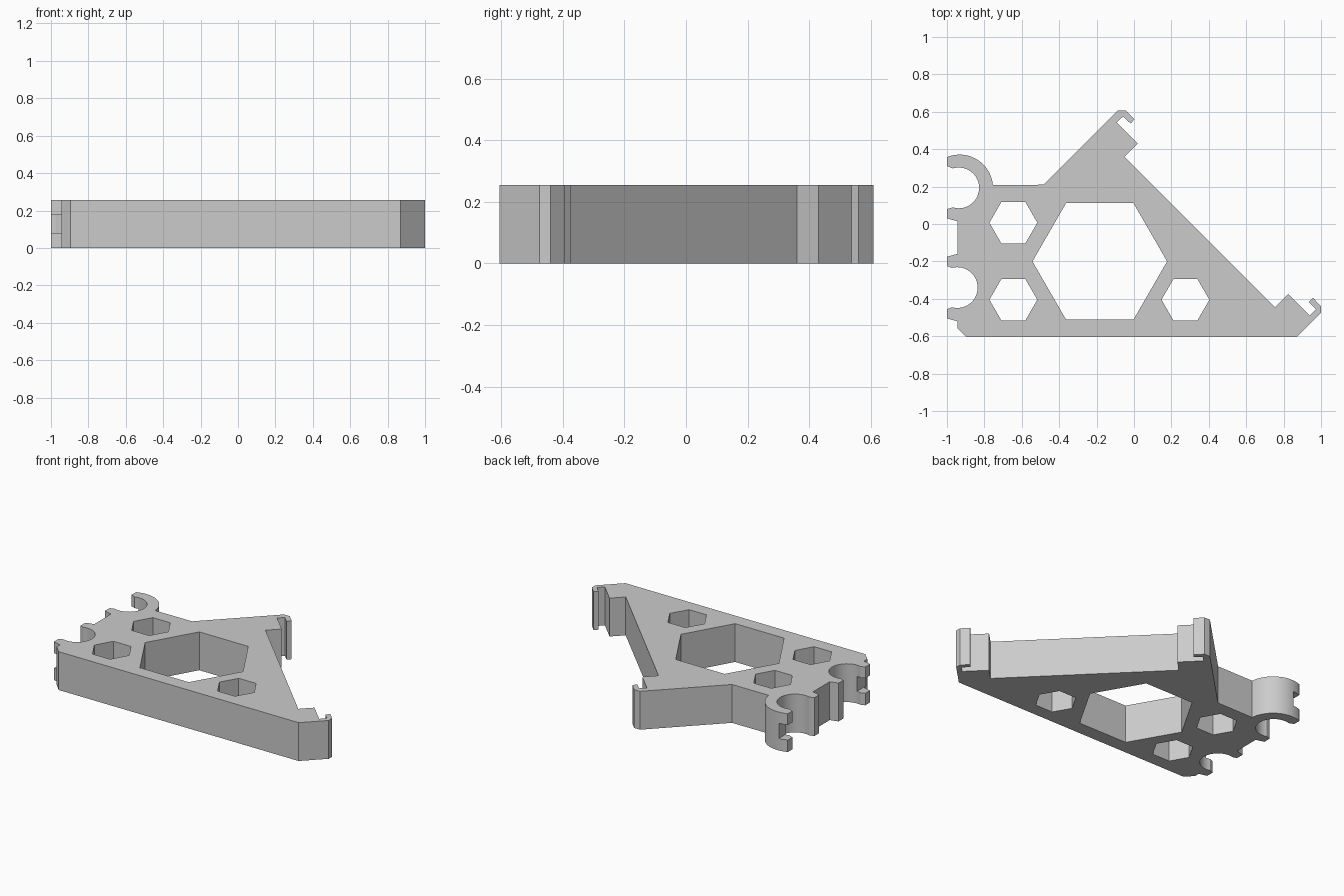
import bpy, bmesh
from math import cos, sin, radians

HEIGHT = 0.255

cube = bpy.data.objects.get("Cube")
if cube:
    bpy.data.objects.remove(cube)

grey = bpy.data.materials.new("plain grey")
grey.use_nodes = True
colour = (0.6, 0.6, 0.6, 1)
grey.diffuse_color = colour
grey.node_tree.nodes["Principled BSDF"].inputs["Base Color"].default_value = colour


def arc(cx, cy, r, start, end, n):
    """Points along a circle, angles in degrees."""
    angles = [radians(start + (end - start) * i / n) for i in range(n + 1)]
    return [(cx + r * cos(a), cy + r * sin(a)) for a in angles]


def prism(name, outline, z0, z1):
    """Extrude a flat outline from z0 to z1."""
    bm = bmesh.new()
    base = bm.faces.new([bm.verts.new((x, y, z0)) for x, y in outline])
    top = bmesh.ops.extrude_face_region(bm, geom=[base])["geom"]
    verts = [g for g in top if isinstance(g, bmesh.types.BMVert)]
    bmesh.ops.translate(bm, verts=verts, vec=(0, 0, z1 - z0))
    bmesh.ops.recalc_face_normals(bm, faces=bm.faces)
    mesh = bpy.data.meshes.new(name)
    bm.to_mesh(mesh)
    bm.free()
    mesh.materials.append(grey)
    obj = bpy.data.objects.new(name, mesh)
    bpy.context.collection.objects.link(obj)
    return obj


def cut(target, outline, z0, z1):
    """Subtract a prism and discard the cutter."""
    cutter = prism("cutter", outline, z0, z1)
    cutter.hide_render = True
    mod = target.modifiers.new("cut", 'BOOLEAN')
    mod.operation = 'DIFFERENCE'
    mod.solver = 'EXACT'
    mod.object = cutter
    bpy.context.view_layer.objects.active = target
    bpy.ops.object.modifier_apply(modifier=mod.name)
    bpy.data.objects.remove(cutter)


# Bracket outline: straight front, right hook, sloped edge, upper hook
outline = [(-0.895, -0.605), (0.87, -0.605), (1, -0.475), (1, -0.44),
           (0.957, -0.395), (0.935, -0.417), (0.973, -0.455), (0.94, -0.49),
           (0.825, -0.375), (0.755, -0.445), (-0.05, 0.36), (0.02, 0.43),
           (-0.093, 0.543), (-0.058, 0.575), (-0.018, 0.537), (0.003, 0.56),
           (-0.045, 0.608), (-0.087, 0.608), (-0.485, 0.21)]
# Large clip arm, its round seat, the two middle tips and the lower seat
outline += arc(-0.932, 0.193, 0.178, 5, 112, 20)
outline += [(-1, 0.36), (-1, 0.31)]
outline += arc(-0.937, 0.193, 0.109, 107, -107, 28)
outline += [(-1, 0.08), (-1, 0.03), (-0.945, 0.015), (-0.945, -0.16),
            (-1, -0.175), (-1, -0.225)]
outline += arc(-0.945, -0.34, 0.109, 105, -105, 28)
outline += [(-1, -0.455), (-1, -0.505), (-0.945, -0.52), (-0.945, -0.555)]

bracket = prism("bracket", outline, 0, HEIGHT)

# Hexagonal holes
for cx, cy, r in [(-0.183, -0.2, 0.36), (-0.645, 0.007, 0.128),
                  (-0.645, -0.405, 0.128), (0.275, -0.405, 0.128)]:
    cut(bracket, arc(cx, cy, r, 0, 300, 5), -0.1, HEIGHT + 0.1)

# Slots splitting the two outer clip tips
for y0, y1 in [(0.28, 0.42), (-0.54, -0.43)]:
    cut(bracket, [(-1.1, y0), (-0.943, y0), (-0.943, y1), (-1.1, y1)], 0.08, 0.18)

bpy.ops.object.select_all(action='DESELECT')
bracket.select_set(True)
bpy.context.view_layer.objects.active = bracket
bpy.ops.object.shade_smooth_by_angle(angle=radians(25))
